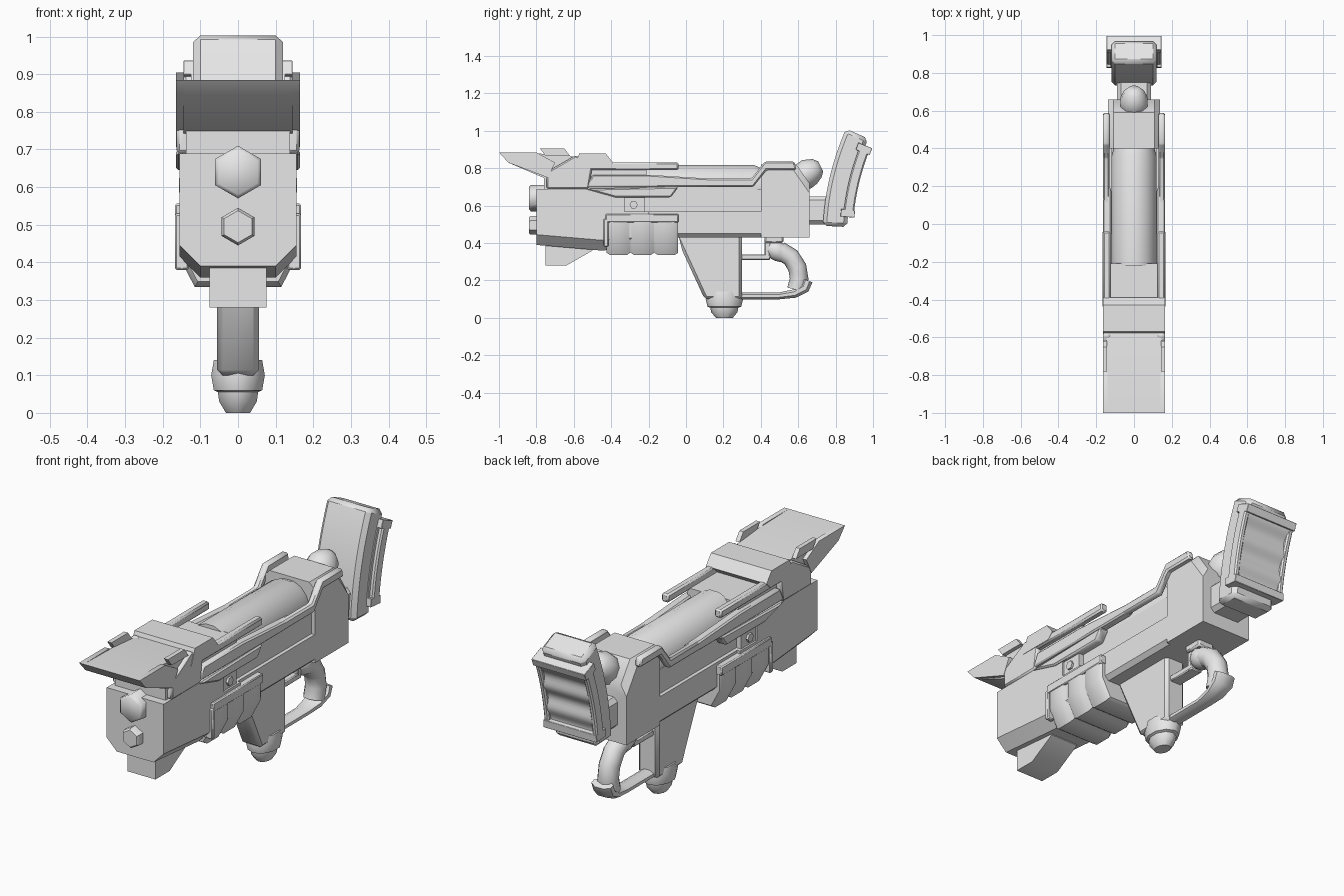
import bpy, bmesh, math
from mathutils import Vector

default_cube = bpy.data.objects.get("Cube")
if default_cube:
    bpy.data.objects.remove(default_cube, do_unlink=True)

grey = bpy.data.materials.new("plain_grey")
grey.use_nodes = True
grey.diffuse_color = (.8, .8, .8, 1)
grey.node_tree.nodes["Principled BSDF"].inputs["Base Color"].default_value = grey.diffuse_color

OUTER = .165  # half width over the side plates
CORE = .138   # half width of the body


def finish(name, bm, angle=40):
    bmesh.ops.recalc_face_normals(bm, faces=bm.faces)
    for face in bm.faces:
        face.smooth = True
    mesh = bpy.data.meshes.new(name)
    bm.to_mesh(mesh)
    bm.free()
    mesh.set_sharp_from_angle(angle=math.radians(angle))
    mesh.materials.append(grey)
    bpy.context.collection.objects.link(bpy.data.objects.new(name, mesh))


def skin(rings):
    """Join equal rings of points into a capped tube."""
    bm = bmesh.new()
    rows = [[bm.verts.new(point) for point in ring] for ring in rings]
    count = len(rows[0])
    for here, there in zip(rows, rows[1:]):
        for i in range(count):
            j = (i + 1) % count
            bm.faces.new((here[i], here[j], there[j], there[i]))
    bm.faces.new(rows[0])
    bm.faces.new(rows[-1])
    return bm


def prism(name, outline, left, right, bevel=0, where=lambda middle: True):
    """Extrude a side outline (y, z) across x, bevelling the chosen edges."""
    bm = skin([[(x, y, z) for y, z in outline] for x in (left, right)])
    if bevel:
        bmesh.ops.recalc_face_normals(bm, faces=bm.faces)
        edges = [edge for edge in bm.edges if edge.calc_face_angle() > .5
                 and where((edge.verts[0].co + edge.verts[1].co) / 2)]
        bmesh.ops.bevel(bm, geom=edges, offset=bevel, segments=1,
                        affect='EDGES', clamp_overlap=True)
    finish(name, bm)


def slab(name, outline, half, bevel=0, where=lambda middle: True):
    prism(name, outline, -half, half, bevel, where)


def pair(name, outline, inner, outer, bevel=0):
    prism("left_" + name, outline, inner, outer, bevel)
    prism("right_" + name, outline, -outer, -inner, bevel)


def box(front, back, bottom, top):
    return [(front, bottom), (back, bottom), (back, top), (front, top)]


def strip(path, height, slant=0):
    """Outline of a band standing on a path, with slanted ends."""
    return path + [(y + slant, z + height) for y, z in reversed(path)]


def arc(inner, outer, start, end, ripple=0):
    """Outline of a curved band around a point far behind the model."""
    steps = 24
    angles = [start + (end - start) * i / steps for i in range(steps + 1)]
    rear = [(inner + ripple * math.sin(math.pi * i / 4), a) for i, a in enumerate(angles)]
    face = [(outer, a) for a in reversed(angles)]
    return [(2.18 - r * math.cos(a), .42 + r * math.sin(a)) for r, a in rear + face]


def sweep(name, path, radii, sides=8, squash=1):
    """Round or polygonal rings along a path in the middle plane."""
    rings = []
    for i, ((y, z), radius) in enumerate(zip(path, radii)):
        before, after = path[max(i - 1, 0)], path[min(i + 1, len(path) - 1)]
        along = Vector((0, after[0] - before[0], after[1] - before[1])).normalized()
        normal = Vector((0, -along.z, along.y))
        turns = [math.pi * (2 * s + 1) / sides for s in range(sides)]
        rings.append([Vector((radius * squash * math.cos(t), y, z))
                      + normal * radius * math.sin(t) for t in turns])
    finish(name, skin(rings), 48)


def lower_side(middle):
    return abs(middle.x) > .1 and middle.z < .46


def upper_side(middle):
    return abs(middle.x) > .1 and middle.z > .72


# Main body: front housing, lower spine, rear block and barrel
slab("front_housing", [(-.8, .39), (-.45, .36), (-.2, .38), (-.2, .57), (-.33, .57),
                       (-.33, .69), (-.8, .69)], .155, .055, lower_side)
slab("lower_spine", box(-.3, .5, .43, .57), CORE, .02, lower_side)
slab("rear_block", [(.4, .43), (.66, .43), (.66, .72), (.59, .82), (.4, .82)],
     CORE, .03, upper_side)
slab("inner_core", box(-.35, .42, .55, .69), .12)
sweep("top_barrel", [(-.22, .69), (.36, .69), (.42, .68)], [.13, .13, .11], 16, .93)
slab("front_deck", box(-.76, -.21, .67, .8), CORE)

# Muzzles and the block hanging under the nose
for name, height, radius in (("upper", .64, .07), ("lower", .495, .05)):
    sweep(name + "_muzzle", [(y, height) for y in (-.7, -.83, -.84)],
          [radius, radius, radius * .85], 6)
slab("nose_underblock", [(-.75, .42), (-.75, .28), (-.64, .28), (-.5, .36), (-.5, .42)], .076)

# Front visor, its fins, cheeks and the raised band behind it
slab("visor", [(-1, .885), (-.95, .83), (-.74, .74), (-.57, .74), (-.57, .86), (-.8, .88)], .145)
pair("visor_edge", [(-1, .885), (-.95, .83), (-.74, .75), (-.7, .83), (-.8, .885)], .14, OUTER)
pair("visor_fin", strip([(-.75, .865), (-.62, .865)], .04, -.03) + [], .143, OUTER)
slab("raised_band", [(-.6, .8), (-.57, .88), (-.43, .88), (-.39, .83), (-.42, .8)], OUTER)
pair("cheek_plate", [(-.745, .69), (-.745, .78), (-.59, .87), (-.5, .81), (-.52, .69)],
     .125, .163, .008)

# Side rails
pair("upper_rail", strip([(-.53, .79), (-.04, .79)], .042), .125, .163, .008)
pair("middle_rail", [(-.53, .7), (.12, .7), (.2, .74), (-.2, .765), (-.5, .765)],
     .12, OUTER, .007)
pair("lower_rail", [(-.54, .69), (-.38, .645), (-.08, .645), (-.04, .7)], .115, OUTER, .007)
pair("rear_rail", strip([(-.06, .7), (.36, .7), (.43, .79), (.59, .79)], .045, -.01),
     .13, OUTER, .008)

# Side bolts on small square mounts
pair("bolt_mount", box(-.34, -.22, .56, .65), .1, .146)
sixths = [math.tau * i / 6 for i in range(6)]
pair("bolt", [(-.28 + .022 * math.cos(a), .605 + .022 * math.sin(a)) for a in sixths], .14, .157)

# Ribbed clasp wrapped around the underside
half = [(OUTER, .53), (OUTER, .43), (.115, .335)]
section = half + [(-x, z) for x, z in reversed(half)]
rings = []
for rib in range(3):
    for part, scale in ((0, .93), (.16, 1), (.84, 1), (.99, .93)):
        rings.append([(x * scale, -.425 + .128 * (rib + part), .53 + (z - .53) * scale)
                      for x, z in section])
finish("ribbed_clasp", skin(rings))
pair("clasp_top_frame", box(-.43, -.04, .51, .556), .13, .168, .005)
pair("clasp_front_frame", box(-.44, -.415, .38, .53), .13, .168, .005)

# Magazine with its stepped end cap
slab("magazine", [(-.04, .44), (.3, .44), (.3, .1), (.1, .1), (-.02, .36)], .056, .02,
     lambda middle: middle.z < .4)
sweep("magazine_cap", [(.205, z) for z in (.14, .1, .06, .055, .03, 0)],
      [.09, .1, .09, .075, .07, .045], 10, .75)

# Trigger guard and looped rear grip
slab("guard_bar", box(.27, .45, .31, .34), .032, .005)
slab("guard_post", box(.42, .45, .31, .44), .032, .005)
slab("grip_mount", box(.42, .52, .4, .44), .045, .008)
sweep("grip_hinge", [(.44, .37), (.47, .365), (.5, .35), (.53, .33)], [.035, .053, .053, .04], 12)
sweep("rear_grip", [(.5, .36), (.56, .325), (.595, .27), (.605, .21), (.59, .15)], [.05] * 5, 10)
sweep("lower_loop", [(.27, .118), (.5, .118), (.58, .13), (.635, .16), (.65, .2)],
      [.02, .02, .025, .03, .03], 8, 1.9)

# Rear knob and stock neck
sweep("rear_knob", [(.58, .71), (.62, .75), (.66, .78), (.7, .8), (.72, .81)],
      [.05, .075, .075, .055, .03], 10)
slab("stock_neck", box(.63, .78, .5, .65), .09, .02, lambda middle: abs(middle.x) > .05)

# Curved shoulder stock with a rippled, rimmed pad
slab("stock", arc(1.32, 1.45, .05, .42), .12, .02)
slab("shoulder_pad", arc(1.3, 1.36, .1, .38, .008), .125)
pair("pad_side_rim", arc(1.29, 1.345, .1, .38), .118, .145, .007)
slab("pad_top_rim", arc(1.28, 1.36, .36, .39), .145, .008)
slab("pad_bottom_rim", arc(1.285, 1.36, .09, .12), .145, .008)
